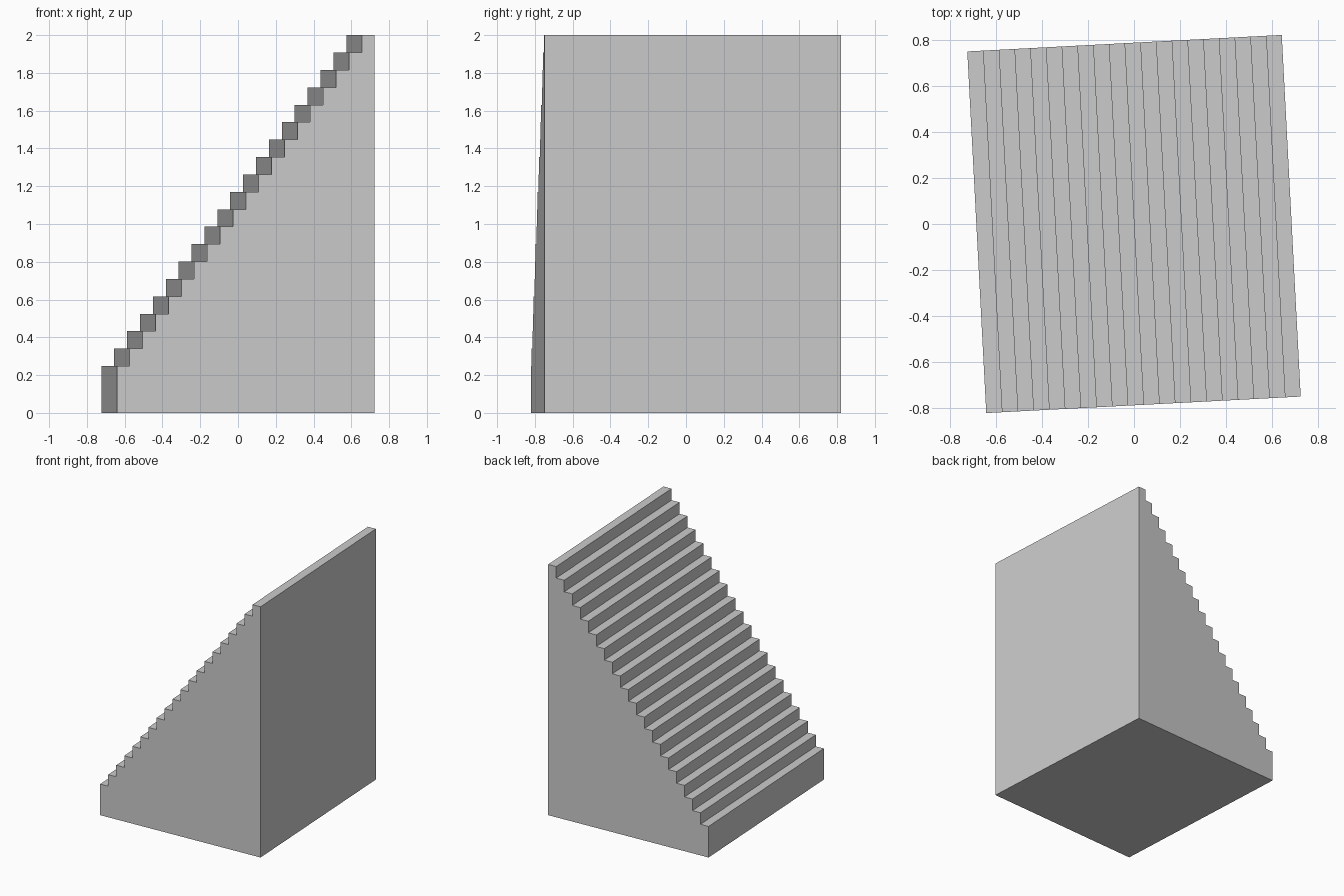
import bpy
import bmesh
from math import radians
from mathutils import Matrix

cube = bpy.data.objects.get("Cube")
if cube:
    bpy.data.objects.remove(cube, do_unlink=True)

STEPS = 20
WIDTH, DEPTH, HEIGHT = 1.367, 1.572, 2.0
FIRST_TOP = 0.248
TREAD = WIDTH / STEPS
RISE = (HEIGHT - FIRST_TOP) / (STEPS - 1)

# Plain grey
grey = bpy.data.materials.new("plain grey")
grey.use_nodes = True
colour = (0.6, 0.6, 0.6, 1)
grey.diffuse_color = colour
grey.node_tree.nodes["Principled BSDF"].inputs["Base Color"].default_value = colour

# Stepped side profile, rising towards +x
left = -WIDTH / 2
profile = [(-left, 0), (left, 0)]
for i in range(STEPS):
    top = FIRST_TOP + i * RISE
    profile += [(left + i * TREAD, top), (left + (i + 1) * TREAD, top)]

# Solid staircase: extrude the profile through its depth
bm = bmesh.new()
side = bm.faces.new([bm.verts.new((x, -DEPTH / 2, z)) for x, z in profile])
result = bmesh.ops.extrude_face_region(bm, geom=[side], use_keep_orig=True)
moved = [v for v in result["geom"] if isinstance(v, bmesh.types.BMVert)]
bmesh.ops.translate(bm, verts=moved, vec=(0, DEPTH, 0))
bmesh.ops.recalc_face_normals(bm, faces=bm.faces)

# The whole block stands slightly turned
bm.transform(Matrix.Rotation(radians(3), 4, "Z"))
mesh = bpy.data.meshes.new("staircase")
bm.to_mesh(mesh)
bm.free()
mesh.materials.append(grey)
bpy.context.collection.objects.link(bpy.data.objects.new("staircase", mesh))
